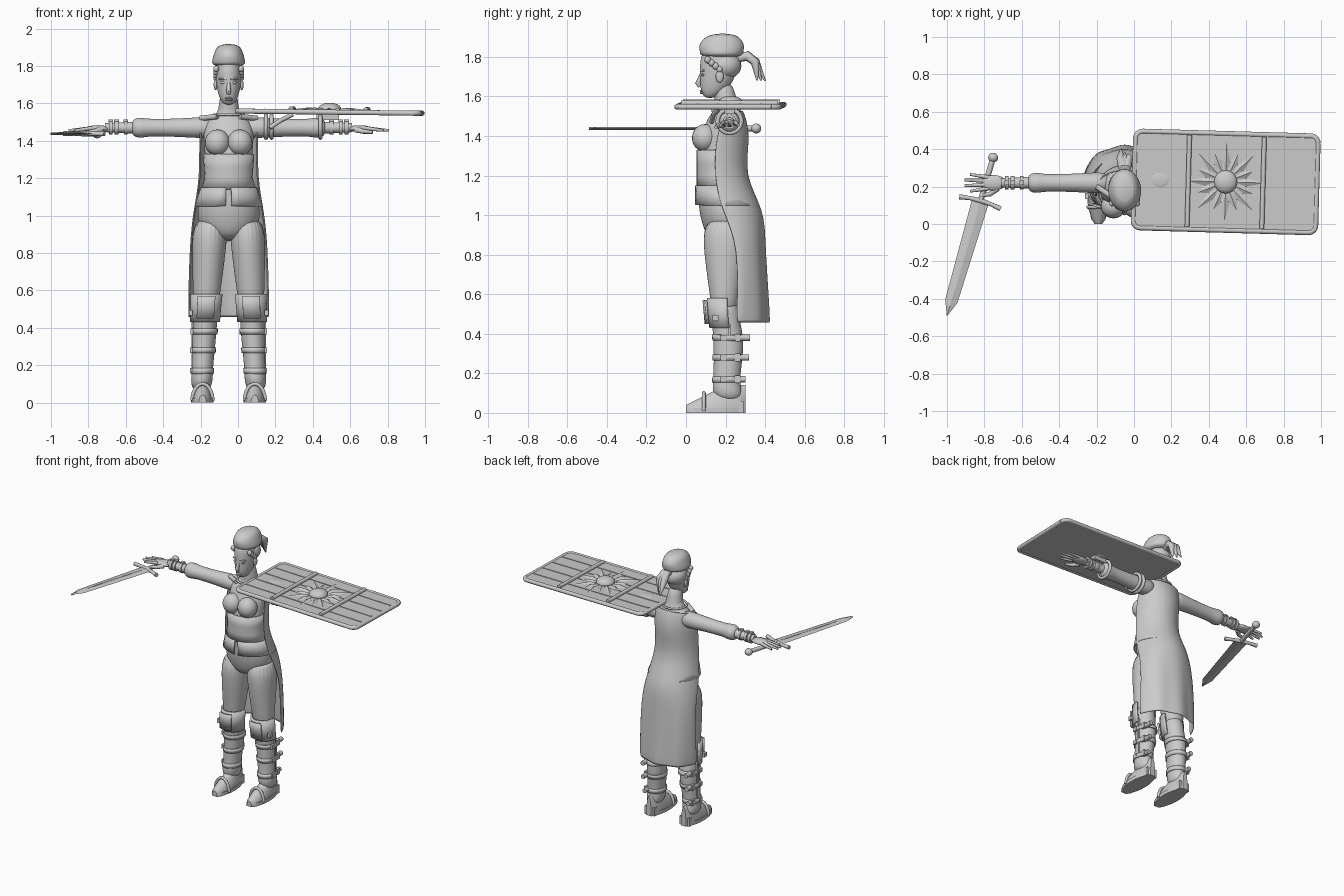
import bpy, bmesh
from math import sin, cos, pi, radians, atan2
from mathutils import Vector, Matrix

if "Cube" in bpy.data.objects:
    bpy.data.objects.remove(bpy.data.objects["Cube"])

GREY = bpy.data.materials.new("plain grey")
GREY.use_nodes = True
GREY.diffuse_color = (.6, .6, .6, 1)
GREY.node_tree.nodes["Principled BSDF"].inputs["Base Color"].default_value = GREY.diffuse_color
BODY_ORIGIN = (-.05, 0, 0)
UP = Vector((0, 0, 1))
SIDES = (-1, 1)


def arc(cx, cy, z, rx, ry, spread=1, facing=0, n=24):
    """Level ellipse arc in half turns; facing 0 is the front, 1 the back."""
    turns = [pi * (facing + spread * (2 * i / n - 1)) for i in range(n + 1)]
    return [(cx + rx * sin(a), cy - ry * cos(a), z) for a in turns]


def grid(bm, rows, closed=True, cap=True):
    verts = [[bm.verts.new(point) for point in row] for row in rows]
    count = len(rows[0])
    for low, high in zip(verts, verts[1:]):
        for i in range(count if closed else count - 1):
            j = (i + 1) % count
            bm.faces.new((low[i], low[j], high[j], high[i]))
    if closed and cap:
        bm.faces.new(verts[0][::-1])
        bm.faces.new(verts[-1])


def body_x(z):
    return 0


def leg_x(z):
    return .15 - .055 * z


def column(bm, profile, middle=body_x):
    """Closed loft through (height, front, back, half width)."""
    grid(bm, [arc(middle(z), (front + back) / 2, z, width, (back - front) / 2)[:-1]
              for z, front, back, width in profile])


def section(profile, height):
    """Front, back and half width of a profile at any height."""
    for low, high in zip(profile, profile[1:]):
        if low[0] <= height <= high[0]:
            t = (height - low[0]) / (high[0] - low[0])
            return [a + t * (b - a) for a, b in zip(low[1:], high[1:])]


def shell(bm, profile, heights, grow, middle=body_x, **sweep):
    """Open sheet that follows a profile at a small distance."""
    rows = []
    for z in heights:
        front, back, width = section(profile, z)
        rows.append(arc(middle(z), (front + back) / 2, z, width + grow, (back - front) / 2 + grow, **sweep))
    grid(bm, rows, closed=False)


def tube(bm, points, radii, n=10):
    points = [Vector(point) for point in points]
    if not isinstance(radii, tuple):
        radii = [radii] * len(points)
    rows = []
    for i, (point, radius) in enumerate(zip(points, radii)):
        tangent = points[min(i + 1, len(points) - 1)] - points[max(i - 1, 0)]
        turn = UP.rotation_difference(tangent.normalized())
        rows.append([point + turn @ Vector(p) for p in arc(0, 0, 0, radius, radius, n=n)[:-1]])
    grid(bm, rows)


def arm_hoop(bm, centre, radius, thickness):
    circle = arc(0, 0, 0, radius, radius, n=25)
    tube(bm, [Vector(centre) + Vector((0, x, y)) for x, y, z in circle], thickness)


def placed(centre, size):
    return Matrix.Translation(centre) @ Matrix.Diagonal((*size, 1))


def ball(bm, centre, radii):
    bmesh.ops.create_uvsphere(bm, u_segments=20, v_segments=12, radius=1, matrix=placed(centre, radii))


def box(bm, centre, size):
    bmesh.ops.create_cube(bm, size=1, matrix=placed(centre, size))


def finish(bm, name, mirror=False, smooth=0, thickness=0, location=BODY_ORIGIN, rotation=(0, 0, 0), angle=50):
    bmesh.ops.remove_doubles(bm, verts=bm.verts, dist=.00001)
    bmesh.ops.recalc_face_normals(bm, faces=bm.faces)
    mesh = bpy.data.meshes.new(name)
    bm.to_mesh(mesh)
    bm.free()
    mesh.materials.append(GREY)
    part = bpy.data.objects.new(name, mesh)
    bpy.context.collection.objects.link(part)
    part.location, part.rotation_euler = location, rotation
    if mirror:
        part.modifiers.new("mirror", 'MIRROR').use_mirror_merge = False
    if thickness:
        part.modifiers.new("thickness", 'SOLIDIFY').thickness = thickness
    if smooth:
        part.modifiers.new("smooth", 'SUBSURF').levels = smooth
        part.modifiers["smooth"].render_levels = smooth
    bpy.ops.object.select_all(action='DESELECT')
    bpy.context.view_layer.objects.active = part
    part.select_set(True)
    bpy.ops.object.shade_smooth_by_angle(angle=radians(angle))


# Torso, neck and bust
TORSO = [(.86, .12, .33, .08), (.95, .08, .36, .17), (1.05, .06, .35, .17), (1.2, .06, .26, .12),
         (1.35, .06, .28, .13), (1.48, .1, .3, .14), (1.53, .14, .28, .09), (1.55, .15, .26, .05),
         (1.68, .13, .24, .05)]
bm = bmesh.new()
column(bm, TORSO)
finish(bm, "torso", smooth=2)
bm = bmesh.new()
ball(bm, (.06, .095, 1.39), (.067, .065, .07))
finish(bm, "bust", mirror=True)

# Corset, and its skirt split at the front
bm = bmesh.new()
shell(bm, TORSO, (1.14, 1.2, 1.26, 1.33), .008)
finish(bm, "corset", thickness=.008)
bm = bmesh.new()
shell(bm, TORSO, (1.05, 1.1, 1.15), .014, spread=.97, facing=1)
finish(bm, "corset_skirt", thickness=.008)

# Collar ring and shoulder straps
bm = bmesh.new()
tube(bm, arc(0, .2, 1.54, .08, .08), .007)
for side in SIDES:
    tube(bm, [(side * .06, .14, 1.53), (side * .15, .2, 1.52)], .015)
finish(bm, "collar")

# Cape, from (height, side edge, back, half width), with soft folds low down
bm = bmesh.new()
rows = []
for z, edge, back, width in [(1.53, .2, .28, .14), (1.4, .15, .32, .15), (1.2, .14, .28, .145), (1.02, .18, .39, .18),
                             (.85, .27, .39, .2), (.44, .25, .42, .21)]:
    fold = max(0, 1 - z) * .02
    row = arc(0, edge, z, width, back - edge, spread=.5, facing=1, n=32)
    rows.append([(x, y - fold * sin(i * pi / 8) ** 2, z) for i, (x, y, z) in enumerate(row)])
grid(bm, rows, closed=False)
finish(bm, "cape", thickness=-.01, smooth=2, angle=60)

# Trousers and boot shafts
bm = bmesh.new()
column(bm, [(.5, .13, .26, .065), (.6, .12, .27, .075), (.8, .09, .31, .09), (1, .08, .34, .1)], leg_x)
finish(bm, "trouser_leg", mirror=True, smooth=2)
SHAFT = [(.06, .15, .29, .05), (.13, .13, .28, .06), (.17, .14, .27, .055), (.36, .14, .3, .065),
         (.46, .13, .27, .065), (.58, .12, .27, .07)]
bm = bmesh.new()
column(bm, SHAFT, leg_x)
finish(bm, "boot_shaft", mirror=True, smooth=2)

# Knee guards with a raised front panel
bm = bmesh.new()
shell(bm, SHAFT, (.43, .5, .58), .015, leg_x, spread=.55)
shell(bm, SHAFT, (.45, .52, .57), .025, leg_x, spread=.15)
finish(bm, "knee_guard", mirror=True, thickness=.012)

# Boot straps, buckles and the outer seam
bm = bmesh.new()
for z in (.17, .28, .38):
    shell(bm, SHAFT, (z - .015, z + .015), .006, leg_x)
    front, back, width = section(SHAFT, z)
    outside = leg_x(z) + width
    box(bm, (outside, .19, z), (.02, .03, .03))
    box(bm, (outside - .01, .26, z), (.02, .03, .04))
    tube(bm, [(outside - .02, back - .03, z), (outside - .02, back + .03, z)], .016)
box(bm, (leg_x(.3) + .06, .22, .3), (.012, .012, .3))
box(bm, (leg_x(.5) + .08, .15, .48), (.02, .03, .03))
finish(bm, "boot_strap", mirror=True, thickness=.006)

# Shoes: a rounded upper rising from toe to ankle, then sole, heel and strap
bm = bmesh.new()
rows = []
for i in range(13):
    t = i / 12
    width, height = .02 + .035 * sin(pi * t) ** .5, .04 + .1 * min(1, 1.5 * t)
    rows.append([(x, .3 * t, -z) for x, z, y in arc(.14, 0, 0, width, height, spread=.5, facing=1)])
grid(bm, [[(x, y, -z) for x, y, z in row] if row[12][2] < 0 else row for row in rows])
finish(bm, "shoe", mirror=True)
bm = bmesh.new()
grid(bm, [arc(.14, .15, z, .06, .15)[:-1] for z in (0, .025)])
box(bm, (.14, .25, .03), (.08, .08, .06))
tube(bm, [(x, .09, .01 - y) for x, y, z in arc(.14, 0, 0, .055, .09, spread=.5)], .01)
finish(bm, "shoe_sole", mirror=True)

# Sleeves with puffed cuffs, forearms and bracers
bm = bmesh.new()
tube(bm, [(x, .22, 1.47) for x in (.08, .13, .25, .43, .46, .5, .52)],
     (.05, .06, .05, .045, .056, .054, .03), n=16)
finish(bm, "sleeve", mirror=True, smooth=1)
bm = bmesh.new()
tube(bm, [(.5, .22, 1.47), (.66, .22, 1.47)], (.032, .024), n=16)
for x in (.55, .6, .63):
    tube(bm, [(x - .01, .22, 1.47), (x + .01, .22, 1.47)], .036, n=16)
    box(bm, (x, .22, 1.506), (.025, .025, .014))
finish(bm, "forearm", mirror=True)

# Hands with fanned fingers
bm = bmesh.new()
ball(bm, (.7, .22, 1.465), (.065, .042, .018))
for k in (-1.5, -.5, .5, 1.5):
    tube(bm, [(.73, .22 + .02 * k, 1.467), (.86 - .015 * k * k, .22 + .03 * k, 1.455)], (.012, .007))
tube(bm, [(.68, .19, 1.46), (.72, .16, 1.45), (.77, .15, 1.445)], (.016, .013, .008))
finish(bm, "hand", mirror=True)

# Head and face
bm = bmesh.new()
column(bm, [(1.59, .09, .15, .03), (1.64, .07, .22, .055), (1.72, .07, .26, .07), (1.8, .07, .26, .07),
            (1.84, .1, .23, .05)])
finish(bm, "head", smooth=2)
bm = bmesh.new()
tube(bm, [(0, .08, 1.72), (0, .06, 1.665), (0, .07, 1.65)], (.007, .014, .01))
for z in (1.618, 1.628):
    ball(bm, (0, .08, z), (.02, .01, .006))
for side in SIDES:
    ball(bm, (side * .03, .085, 1.71), (.014, .01, .007))
    tube(bm, [(side * .01, .075, 1.73), (side * .05, .09, 1.73)], .005)
    ball(bm, (side * .07, .17, 1.7), (.01, .02, .03))
finish(bm, "face_features")

# Hair: crown, side curls and ponytail
bm = bmesh.new()
ball(bm, (0, .195, 1.755), (.078, .085, .07))
for side in SIDES:
    for k in range(4):
        ball(bm, (side * .067, .11 + .02 * k, 1.785 - .016 * k), (.015, .016, .018))
for k in range(-1, 2):
    tube(bm, [(0, .26, 1.79), (.01 * k, .31, 1.805), (.02 * k, .35, 1.775), (.02 * k, .38 - .02 * k, 1.68)],
         (.018, .026, .024, .004))
finish(bm, "hair")

# Soft cap
bm = bmesh.new()
column(bm, [(1.795, .07, .29, .09), (1.83, .07, .29, .09), (1.86, .06, .3, .08), (1.92, .11, .26, .06)])
finish(bm, "cap", smooth=2)

# Sword: diamond blade with a fuller, then guard, grip and pommel
SWORD = dict(location=(-.82, .125, 1.438), rotation=(0, 0, atan2(-.96, -.28)))
bm = bmesh.new()
grid(bm, [[(x, -w, 0), (x, 0, -.007), (x, w, 0), (x, 0, .007)] for x, w in [(0, .046), (.56, .034), (.64, .002)]])
box(bm, (.27, 0, .003), (.46, .008, .01))
finish(bm, "sword_blade", angle=15, **SWORD)
bm = bmesh.new()
tube(bm, [(.012 * k * k, .115 * k, 0) for k in (-1, -.5, 0, .5, 1)], (.014, .011, .015, .011, .014))
tube(bm, [(0, 0, 0), (-.24, 0, 0)], .015)
ball(bm, (-.24, 0, 0), (.025, .027, .025))
finish(bm, "sword_hilt", **SWORD)


# Shield: board, rim, battens, cross bars, sun emblem and boss
def outline(z, inset=.012, corner=.05):
    points = []
    for quarter, (sx, sy) in enumerate([(1, 1), (-1, 1), (-1, -1), (1, -1)]):
        for i in range(7):
            a = pi / 2 * (quarter + i / 6)
            reach = corner - inset
            points.append((sx * (.5 - corner) + reach * cos(a), sy * (.27 - corner) + reach * sin(a), z))
    return points


SHIELD = dict(location=(.49, .225, 1.553), rotation=(0, .012, radians(-1.6)))
bm = bmesh.new()
grid(bm, [outline(-.009), outline(.009)])
finish(bm, "shield_board", **SHIELD)
bm = bmesh.new()
rim = outline(0)
tube(bm, rim + rim[:1], .014)
finish(bm, "shield_rim", **SHIELD)
bm = bmesh.new()
for k in (-1.5, -.5, .5, 1.5):
    box(bm, (0, .107 * k, .009), (.95, .01, .008))
for side in SIDES:
    tube(bm, [(side * .2, -.245, .016), (side * .2, .245, .016)], .013)
finish(bm, "shield_bars", **SHIELD)
bm = bmesh.new()
for k in range(16):
    along = Vector((cos(pi * k / 8), sin(pi * k / 8), 0))
    across, lift, length = along.cross(UP) * .022, UP * .012, .16 if k % 2 else .21
    ring = [bm.verts.new(p + lift) for p in (along * .05, along * .11 + across, along * length, along * .11 - across)]
    ridge = bm.verts.new(along * .11 + lift * 2)
    for a, b in zip(ring, ring[1:] + ring[:1]):
        bm.faces.new((a, b, ridge))
ball(bm, (0, 0, .016), (.062, .062, .034))
ball(bm, (-.35, 0, .004), (.055, .045, .01))
finish(bm, "shield_emblem", angle=25, **SHIELD)

# Arm loops behind the shield
bm = bmesh.new()
for x in (.15, .18, .44):
    arm_hoop(bm, (x, .22, 1.475), .06, .011)
tube(bm, [(.17, .13, 1.47), (.23, .14, 1.51), (.29, .17, 1.54)], .012)
box(bm, (.48, .22, 1.525), (.12, .05, .03))
finish(bm, "shield_straps", location=(0, 0, 0))
